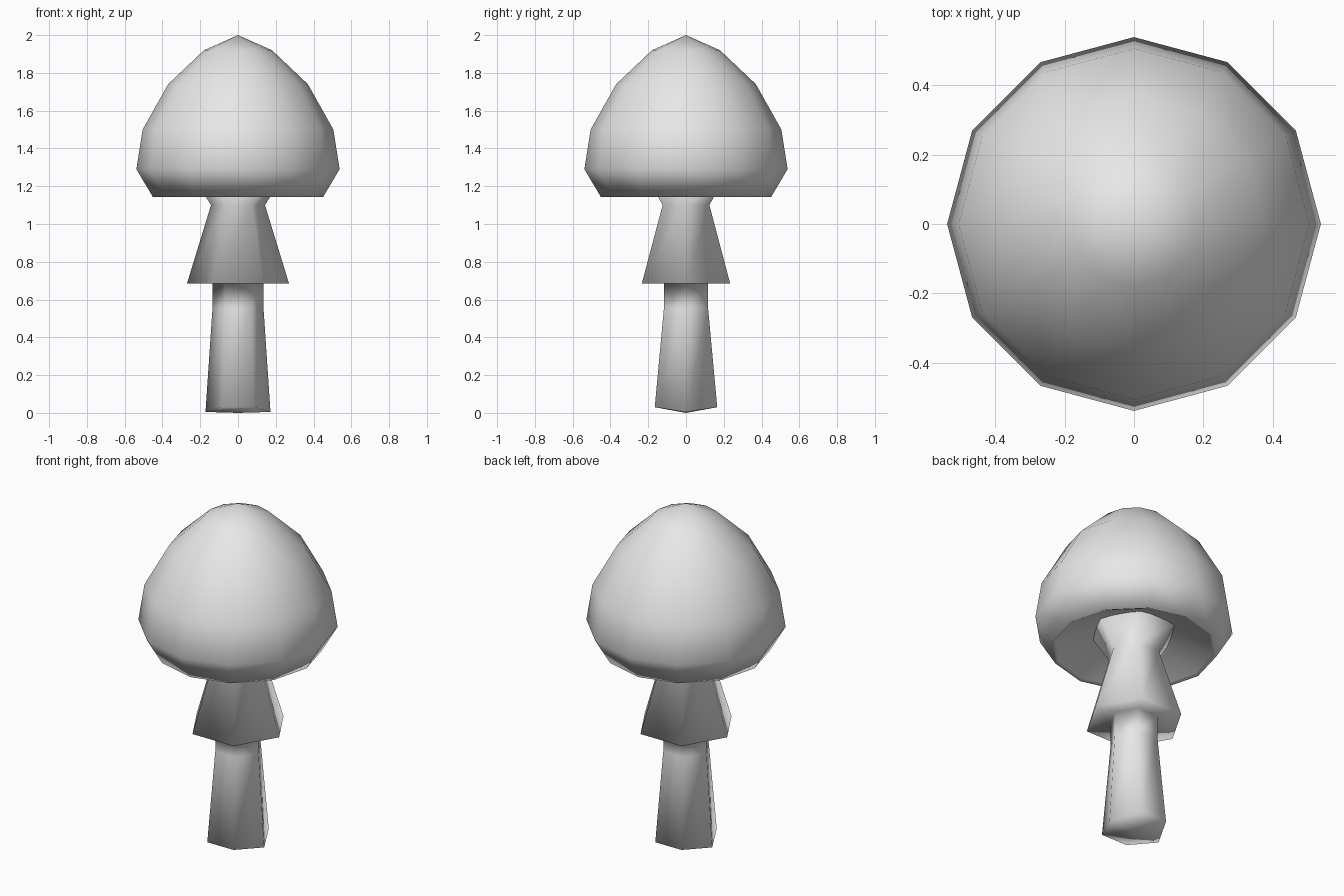
import bpy
import bmesh
from math import cos, sin, tau

old = bpy.data.objects.get("Cube")
if old:
    bpy.data.objects.remove(old)

grey = bpy.data.materials.new("light_grey")
grey.use_nodes = True
grey.diffuse_color = (0.8, 0.8, 0.8, 1)
grey.node_tree.nodes["Principled BSDF"].inputs["Base Color"].default_value = (0.8, 0.8, 0.8, 1)


def lathe(name, profile, sides, adjust=None):
    """Closed smooth solid from (radius, height) points; radius 0 makes a pole."""
    bm = bmesh.new()
    rings = []
    for r, z in profile:
        count = sides if r else 1
        rings.append([bm.verts.new((r * cos(tau * i / sides), r * sin(tau * i / sides), z))
                      for i in range(count)])
    for low, high in zip(rings, rings[1:]):
        for i in range(sides):
            j = (i + 1) % sides
            quad = [low[i % len(low)], low[j % len(low)],
                    high[j % len(high)], high[i % len(high)]]
            bm.faces.new(list(dict.fromkeys(quad)))
    if adjust:
        adjust(rings)
    bmesh.ops.recalc_face_normals(bm, faces=bm.faces)
    for face in bm.faces:
        face.smooth = True
    mesh = bpy.data.meshes.new(name)
    bm.to_mesh(mesh)
    bm.free()
    mesh.materials.append(grey)
    obj = bpy.data.objects.new(name, mesh)
    bpy.context.collection.objects.link(obj)
    return obj


def shape_foot(rings):
    """Widen the foot front to back and lift its front and back corners."""
    for v in rings[1]:
        v.co.y *= 1.11
        v.co.z = 0.03 if abs(v.co.y) > 0.05 else 0.005


# Stem with its flared skirt and the collar under the cap
lathe("stem_and_skirt", [
    (0, 0), (0.172, 0.02), (0.135, 0.555), (0.135, 0.7),
    (0.27, 0.685), (0.143, 1.1), (0.24, 1.255), (0, 1.27),
], 6, shape_foot)

# Domed cap with a hollow underside
lathe("cap", [
    (0, 2), (0.18, 1.92), (0.37, 1.74), (0.505, 1.5), (0.538, 1.29),
    (0.45, 1.142), (0.43, 1.15), (0.22, 1.25), (0, 1.26),
], 12)
